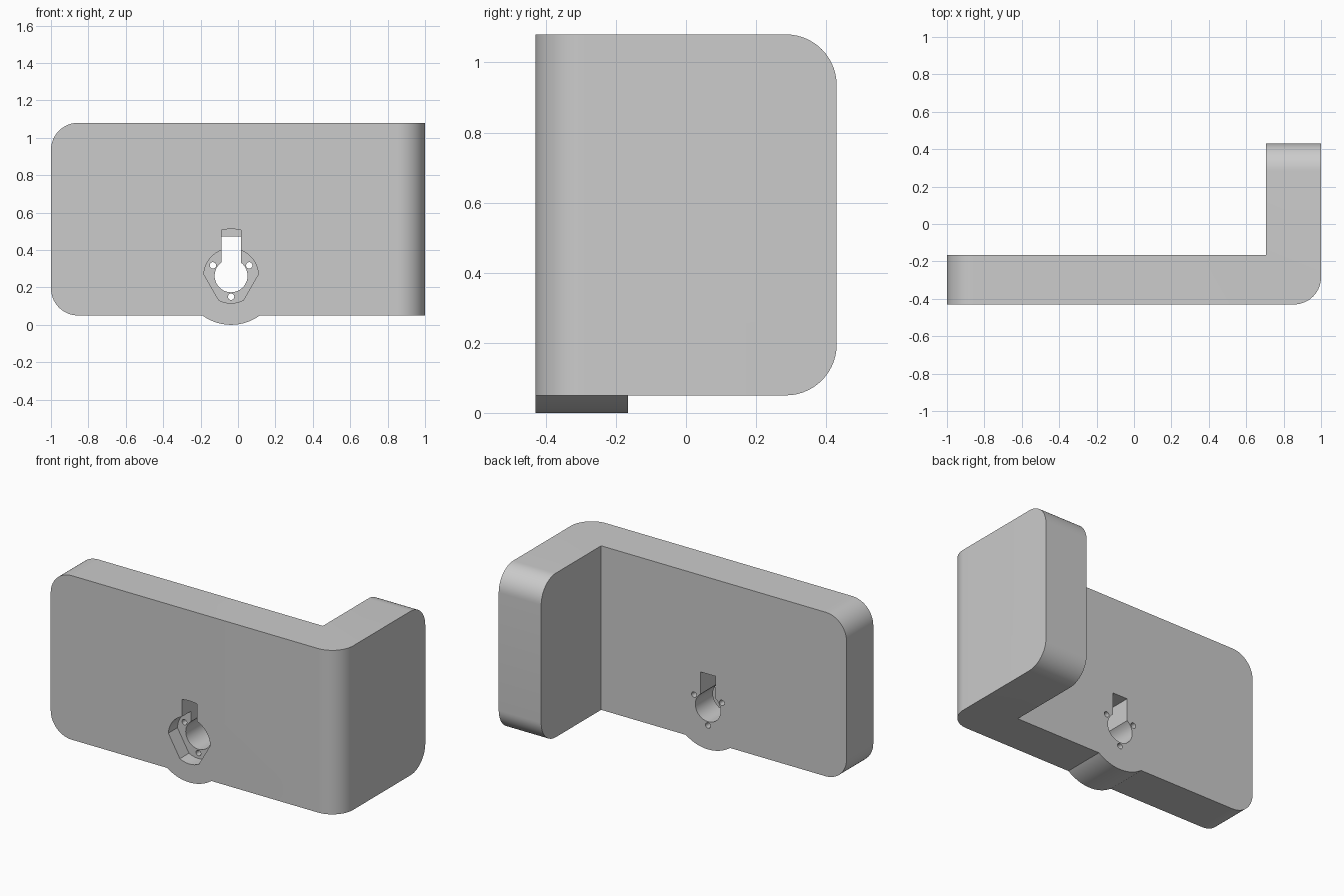
import bpy, bmesh
from math import radians, sin, cos

if "Cube" in bpy.data.objects:
    bpy.data.objects.remove(bpy.data.objects["Cube"], do_unlink=True)

FRONT, PLATE_BACK, BACK = -0.43, -0.165, 0.43
BOTTOM, TOP = 0.05, 1.08
LOCK_X, LOCK_Z = -0.037, 0.262

grey = bpy.data.materials.new("light grey")
grey.use_nodes = True
colour = (0.6, 0.6, 0.6, 1)
grey.diffuse_color = colour
grey.node_tree.nodes["Principled BSDF"].inputs["Base Color"].default_value = colour


def prism(name, points, direction, edge_rule=None):
    """Extrude a closed outline, optionally rounding the edges picked by a rule."""
    bm = bmesh.new()
    face = bm.faces.new([bm.verts.new(p) for p in points])
    ext = bmesh.ops.extrude_face_region(bm, geom=[face])
    moved = [g for g in ext["geom"] if isinstance(g, bmesh.types.BMVert)]
    bmesh.ops.translate(bm, verts=moved, vec=direction)
    bmesh.ops.recalc_face_normals(bm, faces=bm.faces)
    if edge_rule:
        edges = [e for e in bm.edges if edge_rule(*e.verts)]
        bmesh.ops.bevel(bm, geom=edges, offset=0.145, segments=14,
                        profile=0.5, affect='EDGES')
    mesh = bpy.data.meshes.new(name)
    bm.to_mesh(mesh)
    bm.free()
    mesh.materials.append(grey)
    ob = bpy.data.objects.new(name, mesh)
    bpy.context.collection.objects.link(ob)
    return ob


def arcs(name, spans, y0, y1, cx=LOCK_X, cz=LOCK_Z):
    """Prism along y; its outline joins arcs of (radius, start, end, steps)."""
    pts = []
    for r, start, end, steps in spans:
        for i in range(steps + 1):
            a = radians(start + (end - start) * i / steps)
            pts.append((cx + r * cos(a), y0, cz + r * sin(a)))
    return prism(name, pts, (0, y1 - y0, 0))


def disc(name, r, y0, y1, cx, cz, sides):
    return arcs(name, [(r, 0, 360 - 360 / sides, sides - 1)], y0, y1, cx, cz)


def combine(target, tool, operation):
    tool.hide_render = True
    mod = target.modifiers.new(tool.name, 'BOOLEAN')
    mod.operation, mod.object, mod.solver = operation, tool, 'EXACT'
    bpy.context.view_layer.objects.active = target
    bpy.ops.object.modifier_apply(modifier=mod.name)
    bpy.data.objects.remove(tool, do_unlink=True)


def rounded(a, b):
    mid = (a.co + b.co) / 2
    upright = abs(a.co.z - b.co.z) > 0.1
    if upright:
        return mid.x > 0.99 and mid.y < FRONT + 0.01
    return mid.x < -0.99 or mid.y > BACK - 0.01


# L-shaped body: front plate with a side arm
outline = [(-1, FRONT), (1, FRONT), (1, BACK), (0.705, BACK),
           (0.705, PLATE_BACK), (-1, PLATE_BACK)]
body = prism("corner_bracket", [(x, y, BOTTOM) for x, y in outline],
             (0, 0, TOP - BOTTOM), rounded)

# Round boss bulging below the plate
combine(body, disc("lower_boss", 0.26, FRONT, PLATE_BACK, LOCK_X, 0.26, 96), 'UNION')

# Keyhole right through the plate
combine(body, arcs("keyhole", [(0.217, 76.2, 103.8, 1), (0.088, 126.2, 413.8, 48)],
                   FRONT - 0.1, PLATE_BACK + 0.1), 'DIFFERENCE')

# Shallow front pocket with slanted flats and a slot on top
combine(body, arcs("front_pocket", [(0.25, 78, 102, 8), (0.146, 110.9, 176.7, 14),
                                    (0.146, 243.3, 296.7, 12), (0.146, 363.3, 429.1, 14)],
                   FRONT - 0.1, FRONT + 0.09), 'DIFFERENCE')

# Three screw holes around the keyhole
for angle in (30, 150, 270):
    a = radians(angle)
    combine(body, disc("screw_hole", 0.017, FRONT - 0.1, PLATE_BACK + 0.1,
                       LOCK_X + 0.112 * cos(a), LOCK_Z + 0.112 * sin(a), 24), 'DIFFERENCE')

bpy.ops.object.select_all(action='DESELECT')
body.select_set(True)
bpy.context.view_layer.objects.active = body
bpy.ops.object.shade_smooth_by_angle(angle=radians(25))
